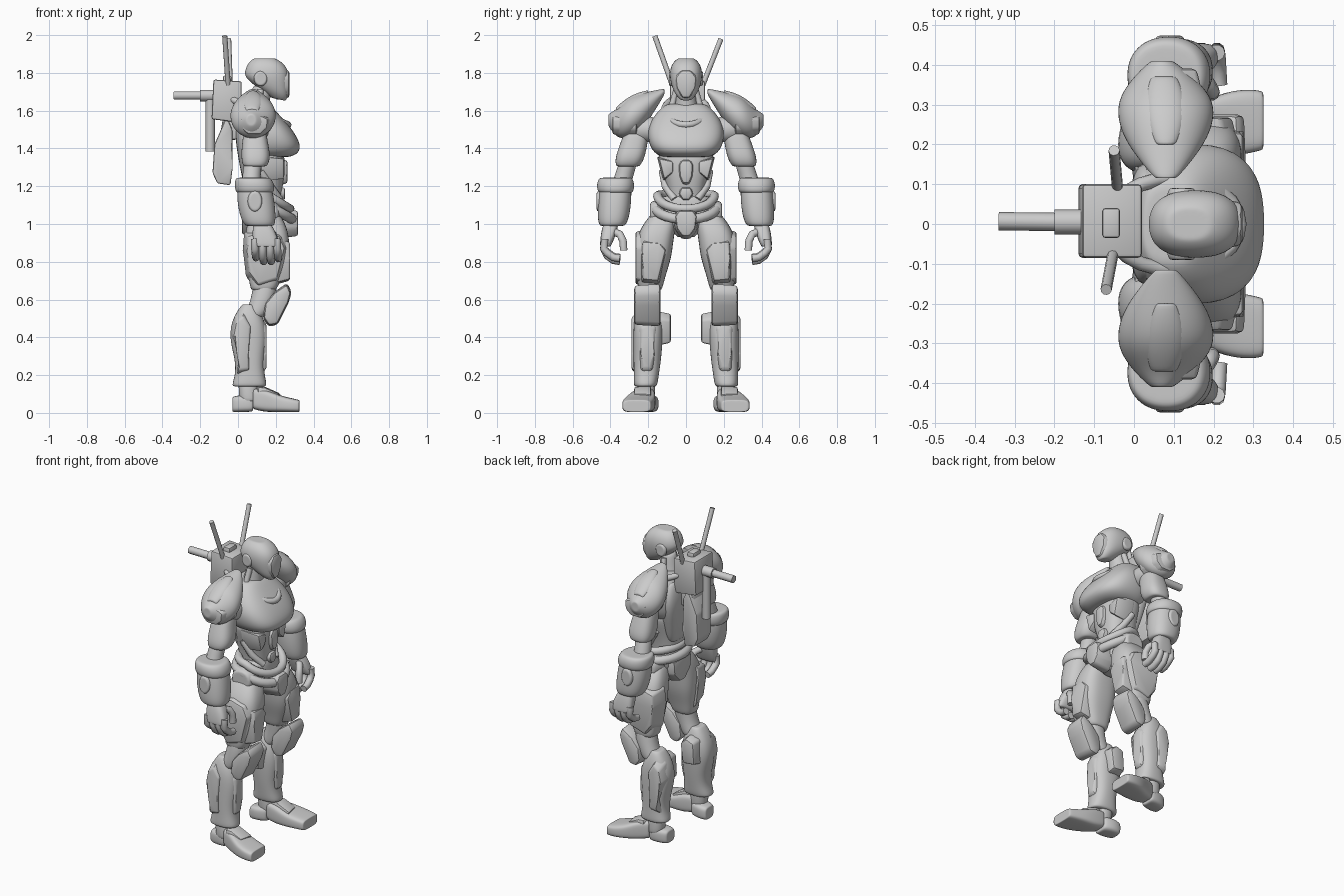
import bpy, bmesh
from math import cos, sin, pi, copysign
from mathutils import Vector


def activate(ob):
    bpy.ops.object.select_all(action='DESELECT')
    ob.select_set(True)
    bpy.context.view_layer.objects.active = ob


def finish(name, bm, mirror, subsurf=0, angle=0.6):
    bmesh.ops.recalc_face_normals(bm, faces=bm.faces[:])
    me = bpy.data.meshes.new(name)
    bm.to_mesh(me)
    bm.free()
    ob = bpy.data.objects.new(name, me)
    bpy.context.collection.objects.link(ob)
    activate(ob)
    bpy.ops.object.shade_smooth_by_angle(angle=angle)
    if mirror:
        ob.modifiers.new("Mirror", 'MIRROR').use_axis = (False, True, False)
    if subsurf:
        s = ob.modifiers.new("Smooth", 'SUBSURF')
        s.levels = s.render_levels = subsurf
    return ob


def loft(name, rings, axis='z', e=2.6, mirror=False, n=16, cap=.75):
    """Rounded body through superellipse rings (x, y, z, ru, rv[, slope])."""
    bm = bmesh.new()
    inset = lambda r: (*r[:3], r[3] * cap, r[4] * cap, *r[5:])
    loops = []
    for r in [inset(rings[0]), *rings, inset(rings[-1])]:
        slope, loop = (r[5] if len(r) > 5 else 0), []
        for i in range(n):
            a = 2 * pi * (i + .5) / n
            u = r[3] * copysign(abs(cos(a)) ** (2 / e), cos(a))
            v = r[4] * copysign(abs(sin(a)) ** (2 / e), sin(a))
            d = {'z': (u, v, slope * u), 'x': (slope * u, u, v), 'y': (u, 0, v)}[axis]
            loop.append(bm.verts.new(Vector(r[:3]) + Vector(d)))
        loops.append(loop)
    for a, b in zip(loops, loops[1:]):
        for i in range(n):
            bm.faces.new((a[i], a[(i + 1) % n], b[(i + 1) % n], b[i]))
    bm.faces.new(loops[0])
    bm.faces.new(loops[-1])
    return finish(name, bm, mirror, 2, 3.1)


def prism(name, pts, lo, hi, plane='xz', taper=1, bevel=.012, mirror=False):
    """Bevelled plate: outline in a plane, extruded lo..hi, far end scaled by taper."""
    bm = bmesh.new()
    ca, cb = (sum(p[k] for p in pts) / len(pts) for k in (0, 1))
    put = lambda a, b, d: bm.verts.new((a, d, b) if plane == 'xz' else (d, a, b))
    near = [put(a, b, lo) for a, b in pts]
    far = [put(ca + (a - ca) * taper, cb + (b - cb) * taper, hi) for a, b in pts]
    bm.faces.new(near)
    bm.faces.new(far)
    for i in range(len(pts)):
        j = (i + 1) % len(pts)
        bm.faces.new((near[i], near[j], far[j], far[i]))
    bmesh.ops.bevel(bm, geom=bm.edges[:], offset=bevel, segments=2, profile=.5, affect='EDGES')
    return finish(name, bm, mirror)


def tube(name, pts, r, mirror=False, closed=False):
    cu = bpy.data.curves.new(name, 'CURVE')
    cu.dimensions, cu.bevel_depth, cu.bevel_resolution, cu.use_fill_caps = '3D', r, 3, True
    sp = cu.splines.new('POLY')
    sp.points.add(len(pts) - 1)
    for p, c in zip(sp.points, pts):
        p.co = (*c, 1)
    sp.use_cyclic_u = closed
    ob = bpy.data.objects.new(name, cu)
    bpy.context.collection.objects.link(ob)
    activate(ob)
    bpy.ops.object.convert(target='MESH')
    ob = bpy.context.object
    bpy.ops.object.shade_smooth_by_angle(angle=0.8)
    if mirror:
        ob.modifiers.new("Mirror", 'MIRROR').use_axis = (False, True, False)
    return ob


def sym(half):
    return half + [(-a, b) for a, b in reversed(half)]


# Head and neck
loft("helmet", [(.215, 0, 1.66, .038, .032, -.2), (.19, 0, 1.695, .078, .062, -.25), (.157, 0, 1.745, .115, .082, -.2),
                (.153, 0, 1.80, .123, .09), (.147, 0, 1.85, .098, .076), (.14, 0, 1.877, .06, .045)], e=2.4)
prism("visor", sym([(.022, 1.655), (.058, 1.715), (.066, 1.78), (.03, 1.825)]), .2, .273, 'yz', .85, .016)
loft("ear_cover", [(.12, .07, 1.77, .04, .045), (.12, .09, 1.77, .032, .037)], 'y', 2, True)
loft("neck", [(.10, 0, 1.56, .07, .075), (.11, 0, 1.64, .055, .055), (.13, 0, 1.73, .055, .05)], e=2)
tube("neck_cable", [(.12, .09, 1.58), (.11, .07, 1.64), (.12, .05, 1.71)], .017, True)

# Torso
loft("chest", [(.15, 0, 1.355, .13, .13), (.165, 0, 1.375, .16, .17), (.167, 0, 1.42, .17, .2), (.145, 0, 1.50, .147, .21),
               (.11, 0, 1.58, .11, .17), (.09, 0, 1.635, .075, .11)], e=2.7)
tube("collar", [(.10 + .165 * cos(a), .115 * sin(a), 1.60 - .075 * cos(a)) for a in
                [k * pi / 12 for k in range(24)]], .018, closed=True)
loft("abdomen", [(.13, 0, 1.08, .09, .09), (.135, 0, 1.18, .10, .10), (.14, 0, 1.27, .11, .125), (.135, 0, 1.38, .115, .16)])
prism("belly_plate", sym([(.02, 1.20), (.04, 1.25), (.045, 1.32), (.025, 1.35)]), .2, .262, 'yz', .8)
prism("lower_belly_plate", sym([(.02, 1.12), (.045, 1.16), (.03, 1.20)]), .19, .25, 'yz', .8)
prism("rib_plate", [(.06, 1.27), (.12, 1.22), (.155, 1.36), (.06, 1.34)], .12, .245, 'yz', .8, mirror=True)
tube("waist_cable", [(.12, .125, 1.28), (.17, .11, 1.2), (.22, .06, 1.13)], .02, True)
loft("back_plate", [(.075, 0, 1.2, .045, .085), (.05, 0, 1.35, .05, .13), (.04, 0, 1.48, .06, .17), (.05, 0, 1.6, .05, .13)], e=3)

# Pelvis and belts
loft("pelvis", [(.15, 0, .93, .07, .05), (.14, 0, 1.0, .11, .10), (.135, 0, 1.08, .105, .15), (.135, 0, 1.15, .10, .13)])
for k, (z, r, s) in enumerate([(1.15, .024, .15), (1.095, .027, .165)]):
    tube(f"belt_{k}", [(.16 + (s - .035) * cos(a), s * sin(a), z - (.07 if cos(a) > 0 else .01) * cos(a)) for a in
                       [i * pi / 14 for i in range(28)]], r, closed=True)
prism("crotch_plate", sym([(.025, .92), (.06, .97), (.07, 1.05), (.045, 1.085)]), .2, .318, 'yz', .8)
prism("seat_plate", sym([(.03, .93), (.10, 1.0), (.11, 1.10)]), .09, .02, 'yz', .8)
loft("hip_guard", [(.15, .11, 1.06, .09, .08), (.15, .19, 1.06, .065, .06)], 'y', 2.3, True)

# Legs
loft("thigh", [(.14, .11, 1.07, .07, .06), (.15, .14, 1.0, .105, .09), (.155, .165, .92, .12, .10), (.155, .17, .82, .117, .095),
               (.145, .185, .72, .09, .075), (.135, .19, .65, .07, .065)], e=2.8, mirror=True)
prism("thigh_outer_plate", [(.03, .96), (.14, .99), (.24, .96), (.275, .88), (.225, .68), (.1, .64), (.04, .72), (.025, .86)],
      .16, .268, taper=.8, mirror=True)
prism("thigh_front_plate", [(.09, .87), (.13, .92), (.24, .93), (.245, .82), (.24, .68), (.14, .67)],
      .17, .275, 'yz', .8, mirror=True)
loft("knee_joint", [(.145, .19, .70, .065, .06), (.135, .2, .6, .065, .06), (.09, .2, .51, .06, .06)], e=2.2, mirror=True)
prism("knee_pad", [(.262, .69), (.285, .64), (.27, .585), (.21, .465), (.16, .455), (.13, .50), (.14, .58), (.19, .64)],
      .135, .275, taper=.93, bevel=.018, mirror=True)
loft("shin", [(.055, .2, .575, .035, .05), (.055, .2, .50, .087, .078), (.055, .2, .40, .105, .08), (.062, .205, .28, .077, .074),
              (.063, .21, .20, .078, .067), (.06, .215, .14, .098, .064)], e=2.5, mirror=True)
prism("shin_front_plate", [(.14, .49), (.2, .53), (.26, .49), (.255, .3), (.25, .18), (.17, .18), (.155, .3)],
      .08, .152, 'yz', .7, .016, mirror=True)
prism("calf_outer_plate", [(-.04, .42), (-.02, .52), (.03, .56), (.08, .48), (.065, .3), (.07, .19), (-.01, .18), (.0, .28)],
      .22, .288, taper=.75, bevel=.01, mirror=True)
prism("calf_inner_plate", [(-.01, .36), (.0, .52), (.06, .545), (.11, .50), (.09, .35)], .17, .08, taper=.8, mirror=True)
loft("heel", [(-.03, .195, .045, .045, .042), (.02, .2, .05, .06, .046), (.08, .21, .05, .05, .045)], 'x', 3.5, True)
loft("ankle", [(.05, .21, .18, .05, .05), (.06, .215, .06, .055, .05)], e=2.2, mirror=True)
loft("toe_cap", [(.08, .215, .075, .05, .055), (.14, .225, .066, .065, .062), (.21, .245, .05, .083, .046),
                 (.28, .258, .041, .083, .038), (.325, .26, .036, .075, .033)], 'x', 4, True, cap=.93)
prism("instep_plate", [(.09, .10), (.095, .145), (.14, .14), (.23, .10), (.22, .07)], .185, .275, taper=.8, mirror=True)

# Shoulders and arms
loft("shoulder_pad", [(.08, .115, 1.70, .03, .018), (.08, .19, 1.63, .095, .075), (.08, .25, 1.585, .125, .11),
                      (.08, .31, 1.56, .128, .113), (.075, .365, 1.53, .085, .08), (.07, .41, 1.55, .03, .035)],
     'y', 2, True, n=12)
loft("shoulder_ridge", [(.08, .2, 1.69, .03, .02), (.08, .29, 1.655, .06, .032), (.075, .37, 1.60, .035, .02)], 'y', 2, True)
prism("shoulder_outer_plate", [(.0, 1.49), (.04, 1.455), (.13, 1.455), (.18, 1.50), (.19, 1.57), (.08, 1.62), (-.02, 1.57)],
      .26, .39, taper=.7, mirror=True)
loft("shoulder_joint", [(.1, .16, 1.5, .07, .07), (.09, .27, 1.5, .07, .07)], 'y', 2, True)
loft("upper_arm", [(.09, .26, 1.49, .06, .066), (.09, .275, 1.43, .07, .073), (.095, .297, 1.35, .08, .08),
                   (.09, .308, 1.305, .065, .065)], e=2.6, mirror=True)
loft("elbow", [(.08, .305, 1.33, .05, .05), (.07, .33, 1.25, .048, .05), (.07, .35, 1.18, .055, .055)], e=2, mirror=True)
loft("gauntlet_cuff", [(.08, .372, 1.245, .095, .09), (.087, .373, 1.21, .108, .103), (.09, .373, 1.165, .105, .096)],
     e=2.2, mirror=True)
loft("gauntlet", [(.085, .372, 1.22, .09, .085), (.094, .377, 1.12, .102, .09), (.107, .385, 1.03, .095, .085),
                  (.115, .39, .99, .08, .07)], e=2.3, mirror=True)
loft("gauntlet_boss", [(.09, .43, 1.12, .048, .068), (.09, .473, 1.12, .036, .055)], 'y', 2, True)

# Hands
loft("palm", [(.125, .395, 1.01, .045, .04), (.14, .41, .95, .065, .042), (.15, .427, .88, .07, .03)], e=3, mirror=True)
for k, (x, d) in enumerate([(.09, .02), (.13, 0), (.17, 0), (.208, .015)]):
    tube(f"finger_{k}", [(x, .43, .92), (x, .436, .87), (x + .002, .418, .832 + d), (x + .004, .385, .808 + d),
                         (x + .006, .35, .802 + d)], .0205, True)
tube("thumb", [(.16, .385, .96), (.185, .35, .945), (.195, .333, .91), (.195, .33, .86)], .0205, True)

# Backpack with cannon, canister, tail plate and antennas
prism("backpack_box", [(-.14, 1.555), (.015, 1.535), (.02, 1.755), (-.13, 1.765)], -.085, .10, bevel=.01)
prism("backpack_hatch", [(-.08, 1.74), (-.035, 1.74), (-.035, 1.785), (-.08, 1.785)], -.035, .04, bevel=.008)
tube("cannon_base", [(-.12, .005, 1.68), (-.2, .005, 1.68)], .032)
tube("cannon_barrel", [(-.18, .005, 1.68), (-.34, .007, 1.68)], .023)
tube("canister", [(-.147, .005, 1.67), (-.147, .005, 1.385)], .025)
prism("tail_plate", [(-.06, 1.57), (-.03, 1.5), (-.028, 1.3), (-.04, 1.205), (-.11, 1.215), (-.135, 1.27), (-.125, 1.42)],
      -.065, .075, bevel=.01)
prism("tail_mount", [(-.1, 1.44), (-.08, 1.56), (.04, 1.58), (.04, 1.45)], -.05, .06)
tube("antenna_left", [(-.04, .075, 1.70), (-.05, .185, 1.98)], .014)
tube("antenna_right", [(-.05, -.06, 1.70), (-.07, -.165, 1.995)], .014)
